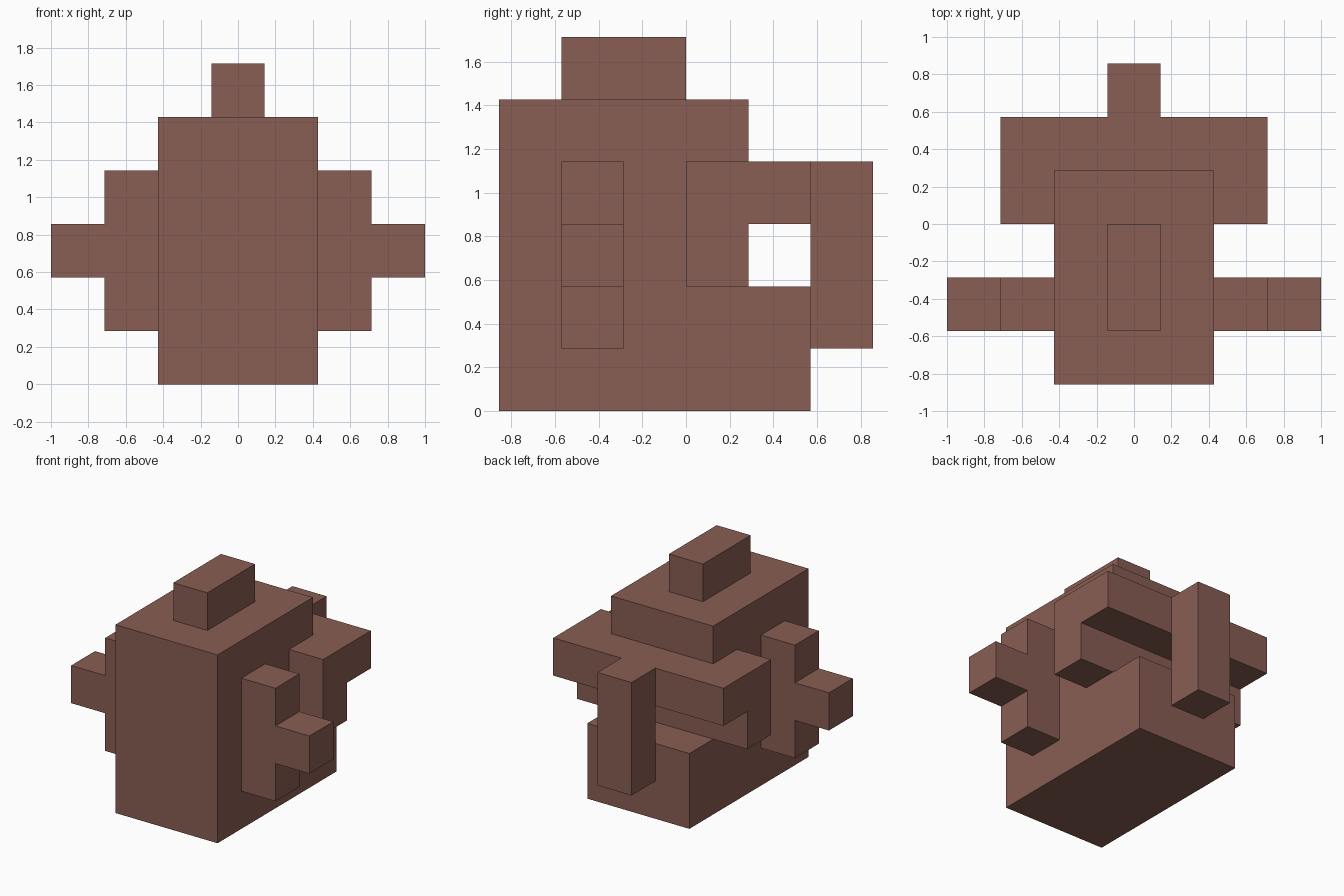
import bpy
import bmesh

U = 2 / 7  # edge length of one block

cube = bpy.data.objects.get("Cube")
if cube:
    bpy.data.objects.remove(cube, do_unlink=True)

brown = bpy.data.materials.new("brown")
brown.use_nodes = True
colour = (0.25, 0.11, 0.087, 1)
brown.diffuse_color = colour
brown.node_tree.nodes["Principled BSDF"].inputs["Base Color"].default_value = colour


def extrude_profile(name, x0, x1, profile):
    """Extrude a (y, z) outline, in blocks, from x0 to x1."""
    bm = bmesh.new()
    face = bm.faces.new([bm.verts.new((x0 * U, y * U, z * U)) for y, z in profile])
    extruded = bmesh.ops.extrude_face_region(bm, geom=[face])["geom"]
    moved = [v for v in extruded if isinstance(v, bmesh.types.BMVert)]
    bmesh.ops.translate(bm, vec=((x1 - x0) * U, 0, 0), verts=moved)
    bmesh.ops.recalc_face_normals(bm, faces=bm.faces)
    mesh = bpy.data.meshes.new(name)
    bm.to_mesh(mesh)
    bm.free()
    mesh.materials.append(brown)
    obj = bpy.data.objects.new(name, mesh)
    bpy.context.collection.objects.link(obj)


def box(name, x0, x1, y0, y1, z0, z1):
    extrude_profile(name, x0, x1, [(y0, z0), (y1, z0), (y1, z1), (y0, z1)])


# Body with a low step at the back
extrude_profile("body", -1.5, 1.5,
                [(-3, 0), (2, 0), (2, 2), (1, 2), (1, 5), (-3, 5)])

# Knob on top, cross bar and hanging tail at the back
box("top_knob", -0.5, 0.5, -2, 0, 5, 6)
box("back_bar", -2.5, 2.5, 0, 2, 3, 4)
box("tail", -0.5, 0.5, 2, 3, 1, 4)

# Side parts: upright plate with a peg, and a block under the bar
for side, s in (("left", 1), ("right", -1)):
    box(side + "_upright", 1.5 * s, 2.5 * s, -2, -1, 1, 4)
    box(side + "_peg", 2.5 * s, 3.5 * s, -2, -1, 2, 3)
    box(side + "_bar_support", 1.5 * s, 2.5 * s, 0, 1, 2, 3)
